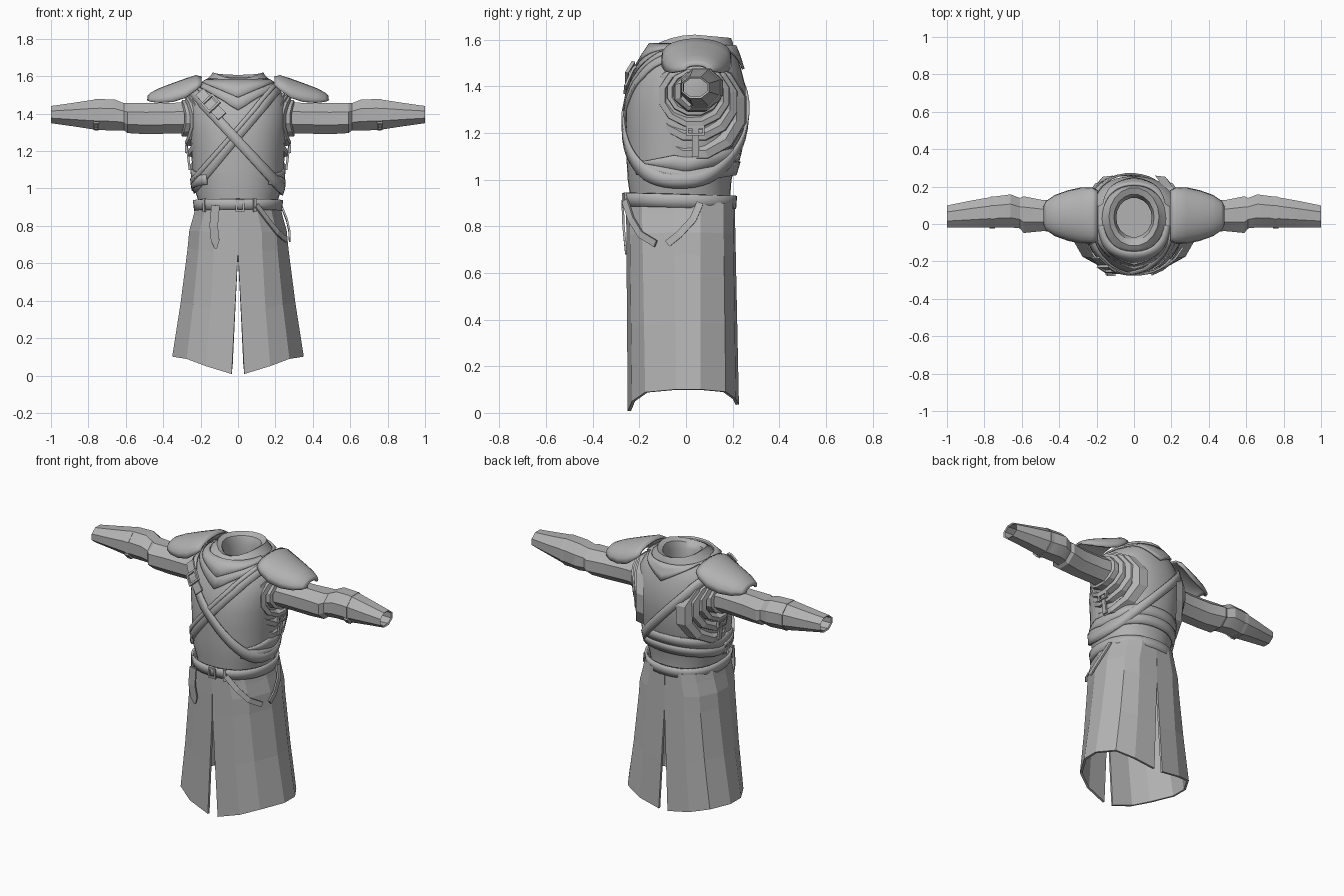
import bpy, bmesh, math
from mathutils import Vector

if "Cube" in bpy.data.objects:
    bpy.data.objects.remove(bpy.data.objects["Cube"])

GREY = bpy.data.materials.new("cloth_grey")
GREY.diffuse_color = (0.45, 0.45, 0.45, 1)
GREY.use_nodes = True
GREY.node_tree.nodes["Principled BSDF"].inputs["Base Color"].default_value = GREY.diffuse_color


def finish(name, verts, faces, smooth=35, thick=0.0):
    """Make an object, weld it, fix normals, optionally thicken and smooth it."""
    me = bpy.data.meshes.new(name)
    me.from_pydata([tuple(v) for v in verts], [], faces)
    bm = bmesh.new()
    bm.from_mesh(me)
    bmesh.ops.remove_doubles(bm, verts=bm.verts, dist=0.0005)
    bmesh.ops.recalc_face_normals(bm, faces=bm.faces)
    bm.to_mesh(me)
    bm.free()
    me.materials.append(GREY)
    ob = bpy.data.objects.new(name, me)
    bpy.context.collection.objects.link(ob)
    if thick:
        mod = ob.modifiers.new("thickness", 'SOLIDIFY')
        mod.thickness, mod.offset = thick, 0
    if smooth:
        bpy.ops.object.select_all(action='DESELECT')
        ob.select_set(True)
        bpy.context.view_layer.objects.active = ob
        bpy.ops.object.shade_smooth_by_angle(angle=math.radians(smooth))
    return ob


def loft(name, rows, closed=True, cap=False, **kw):
    """Skin rows of points that all have the same length."""
    n = len(rows[0])
    faces = []
    for i in range(len(rows) - 1):
        for j in range(n if closed else n - 1):
            k = (j + 1) % n
            faces.append((i * n + j, i * n + k, (i + 1) * n + k, (i + 1) * n + j))
    if cap:
        faces.append(tuple(range((len(rows) - 1) * n, len(rows) * n)))
    return finish(name, [p for r in rows for p in r], faces, **kw)


# Torso profile: height, half width, front y, back y
TORSO = [(.86, .205, -.235, .185), (.93, .21, -.24, .19), (1.0, .235, -.25, .195),
         (1.1, .245, -.256, .225), (1.2, .25, -.258, .245), (1.3, .26, -.258, .256),
         (1.4, .265, -.238, .255), (1.48, .255, -.2, .235), (1.54, .215, -.165, .215),
         (1.575, .15, -.14, .2)]


def body(t, z, off=0.0):
    """Point on the torso at angle t (front is -90 degrees) and height z."""
    z = min(max(z, TORSO[0][0]), TORSO[-1][0])
    for a, b in zip(TORSO, TORSO[1:]):
        if z <= b[0]:
            break
    u = (z - a[0]) / (b[0] - a[0])
    hx, yf, yb = (a[i] + (b[i] - a[i]) * u for i in (1, 2, 3))
    c, s = math.cos(t), math.sin(t)
    x = math.copysign(abs(c) ** .9, c) * (hx + off)
    y = (yf + yb) / 2 + math.copysign(abs(s) ** .9, s) * ((yb - yf) / 2 + off)
    return Vector((x, y, z + (off * .5 if z > 1.45 else 0)))


def band(name, low, high, off, t0=-180, t1=180, rows=3, n=48, thick=.012):
    """Strip of cloth on the torso between two height rules of (x, y)."""
    grid = []
    for r in range(rows):
        k, row = r / (rows - 1), []
        for j in range(n + 1):
            t = math.radians(t0 + (t1 - t0) * j / n)
            a, b = TORSO[0][0], TORSO[-1][0]
            for _ in range(24):
                m = (a + b) / 2
                p = body(t, m)
                want = low(p.x, p.y) * (1 - k) + high(p.x, p.y) * k
                a, b = (m, b) if m < want else (a, m)
            row.append(body(t, a, off))
        grid.append(row)
    return loft(name, grid, closed=False, thick=thick)


def ribbon(name, pts, width, normal, thick=.01, point=False):
    """Flat strap along points, facing the given normal."""
    pts, nor = [Vector(p) for p in pts], Vector(normal)
    rows = []
    for i, p in enumerate(pts):
        d = pts[min(i + 1, len(pts) - 1)] - pts[max(i - 1, 0)]
        w = width * (.25 if point and i == len(pts) - 1 else 1)
        side = d.cross(nor).normalized() * w / 2
        rows.append([p - side, p + side])
    return loft(name, rows, closed=False, thick=thick, smooth=0)


def frame(name, centre, along, across, a, b, w=.012):
    """Rectangular buckle: four bars joined in one mesh."""
    c, u = Vector(centre), Vector(along).normalized()
    v = Vector(across).normalized()
    rows = [[c + u * x * (a - k) + v * y * (b - k) for x, y in
             ((-1, -1), (1, -1), (1, 1), (-1, 1))] for k in (0, w)]
    return loft(name, rows, thick=.014, smooth=0)


# Torso shell
ANG = [math.radians(i * 360 / 36) for i in range(36)]
loft("torso", [[body(t, r[0]) for t in ANG] for r in TORSO])


# Collar: outer wall, rim, inner wall and floor (z, half width, front y, back y, front dip)
def neck(z, hx, yf, yb, dip):
    return [((hx * math.cos(t)), (yf + yb) / 2 + (yb - yf) / 2 * math.sin(t),
             z - dip * max(0, -math.sin(t)) ** 2 - dip * .4 * max(0, math.sin(t)))
            for t in ANG[::2]]


loft("collar", [neck(*r) for r in [(1.525, .225, -.18, .215, .0), (1.567, .185, -.155, .208, .005),
     (1.6, .148, -.13, .202, .02), (1.622, .134, -.118, .195, .036), (1.605, .108, -.088, .16, .03),
     (1.55, .095, -.07, .14, .0), (1.45, .1, -.07, .15, .0)]], cap=True)

# Cowl folds around the neck
band("cowl", lambda x, y: 1.42 + .6 * abs(x) + (.05 if y > .1 else 0),
     lambda x, y: 1.57, .008, rows=4)
band("cowl_upper_fold", lambda x, y: 1.48 + .45 * abs(x), lambda x, y: 1.575, .014, -170, -10)

# Crossed cloth, shoulder strap and hem
band("cross_cloth", lambda x, y: 1.245 + 1.2 * x, lambda x, y: 1.34 + 1.2 * x, .005, -180, 0)
band("cross_cloth_edge", lambda x, y: 1.305 + 1.2 * x, lambda x, y: 1.34 + 1.2 * x, .01, -180, 0)
band("shoulder_strap", lambda x, y: 1.215 - 1.13 * x, lambda x, y: 1.29 - 1.13 * x, .012)
band("vest_hem", lambda x, y: .985 + .18 * abs(y), lambda x, y: 1.035 + .2 * abs(y), .01, -50, 230)
band("vest_hem_upper", lambda x, y: 1.03 + .2 * abs(y),
     lambda x, y: 1.035 + .2 * abs(y) + .06 * max(0, min(1, (y + .2) / .15)), .004, -55, 235)

# Belt with buckle and keepers
band("belt", lambda x, y: .88 - .03 * y, lambda x, y: .937 - .03 * y, .022, thick=.014)
frame("belt_buckle", (.01, -.268, .91), (1, 0, 0), (0, 0, 1), .024, .032, .01)
for x, y in ((-.18, -.185), (.09, -.25)):
    ribbon("belt_keeper", [(x, y - .01, .875), (x, y - .01, .945)], .016, (x, y, 0), .012)

# Skirt: half outline from front slit to back slit at the top and at the hem
TOP = [(0, -.25), (.1, -.236), (.17, -.185), (.22, -.05), (.22, .06), (.17, .155), (.1, .195), (0, .202)]
HEM = [(.033, -.243, .008), (.17, -.225, .05), (.27, -.17, .088), (.345, -.04, .1),
       (.345, .06, .1), (.28, .165, .09), (.17, .207, .06), (.03, .22, .035)]
for s in (-1, 1):
    rows = []
    for u, bulge in ((0, 0), (.06, .004), (.16, .014), (.28, .008), (.64, 0), (1, 0)):
        row = []
        for i, ((ax, ay), (bx, by, bz)) in enumerate(zip(TOP, HEM)):
            edge = i in (0, 7)
            x = bx * max(0, (u - .28) / .72) if edge else ax + (bx - ax) * u + bulge
            row.append((s * x, ay + (by - ay) * u, .9 + (bz - .9) * u))
        rows.append(row)
    loft("skirt_half", rows, closed=False, thick=.014, smooth=0)

# Hanging belt ends
ribbon("belt_tail", [(-.12, -.272, .91), (-.13, -.268, .8), (-.122, -.26, .72), (-.118, -.256, .68)],
       .045, (0, -1, 0), point=True)
ribbon("front_thong", [(.1, -.262, .91), (.16, -.235, .83), (.212, -.195, .765), (.258, -.13, .725)],
       .03, (.8, -.6, 0))
ribbon("side_thong", [(.235, .06, .9), (.262, .03, .83), (.276, -.03, .765), (.276, -.08, .725)],
       .03, (1, -.1, 0))

# Strap buckle and loose end on the chest
ribbon("strap_end", [(-.205, -.18, 1.515), (-.15, -.23, 1.455), (-.085, -.262, 1.385)],
       .055, (-.3, -.75, .4))
frame("strap_buckle", (-.145, -.24, 1.455), (.6, -.4, -.65), (.75, 0, .7), .036, .042)

# Sleeve rings: x, centre y, half depth, centre z, half height
SLEEVE = [(.2, .04, .1, 1.38, .09), (.34, .04, .085, 1.376, .082), (.49, .045, .085, 1.373, .083),
          (.59, .05, .1, 1.376, .08), (.61, .058, .083, 1.383, .073), (.66, .07, .09, 1.393, .083),
          (.75, .064, .084, 1.395, .083), (.88, .052, .073, 1.395, .063), (1.0, .04, .06, 1.395, .046),
          (.995, .04, .052, 1.395, .038), (.8, .05, .06, 1.395, .05)]
# Pauldron sections: x, half depth, top z, edge z
PAULDRON = [(.195, .13, 1.592, 1.55), (.225, .145, 1.6, 1.525), (.28, .145, 1.582, 1.485),
            (.35, .13, 1.557, 1.463), (.42, .105, 1.53, 1.458), (.465, .075, 1.507, 1.463),
            (.48, .045, 1.49, 1.47)]
# Armhole layers: front x, half depth, centre z, half height
LAYERS = [(.258, .225, 1.3, .215), (.27, .19, 1.335, .17), (.284, .155, 1.36, .135),
          (.302, .118, 1.375, .1)]
OCT = [math.radians(22.5 + 45 * i) for i in range(8)]
for s in (-1, 1):
    loft("sleeve", [[(s * x, yc + ry * 1.06 * math.cos(t), zc + rz * 1.08 * math.sin(t))
                     for t in OCT] for x, yc, ry, zc, rz in SLEEVE], smooth=20)
    rows = []
    for x, w, zt, ze in PAULDRON:
        rows.append([(s * x, .045 - w * math.cos(a), ze + (zt - ze) * math.sin(a) ** .8)
                     for a in (math.pi * i / 12 for i in range(13))])
    loft("pauldron", rows, closed=False, thick=.012, smooth=40)
    for x0, ry, zc, rz in LAYERS:
        rows = []
        for x, k in ((x0 - .05, 1.03), (x0, 1), (x0 + .002, .84), (x0 - .03, .7)):
            rows.append([(s * (x - 1.9 * (ry * k * math.cos(t)) ** 2), .035 + ry * k * math.cos(t),
                          zc + rz * k * math.sin(t))
                         for t in (math.radians(15 + 30 * i) for i in range(12))])
        loft("armhole_layer", rows, smooth=0)
    # Side fastening under the arm
    ribbon("side_strap", [(s * .258, .04, 1.1), (s * .276, .04, 1.25)], .03, (1, 0, 0), .012)
    frame("side_buckle", (s * .276, .04, 1.21), (0, 1, 0), (0, 0, 1), .04, .02, .01)
    # Bracer strap and buckle on the forearm
    ring = [(.745, 1.02), (.745, 1.05), (.768, 1.05), (.768, 1.0)]
    loft("bracer_strap", [[(s * x, .063 + .087 * k * math.cos(t), 1.394 + .086 * k * math.sin(t))
                           for t in OCT] for x, k in ring], smooth=0)
    frame("bracer_buckle", (s * .758, 0, 1.335), (1, 0, 0), (0, 1, -1), .014, .026, .008)
